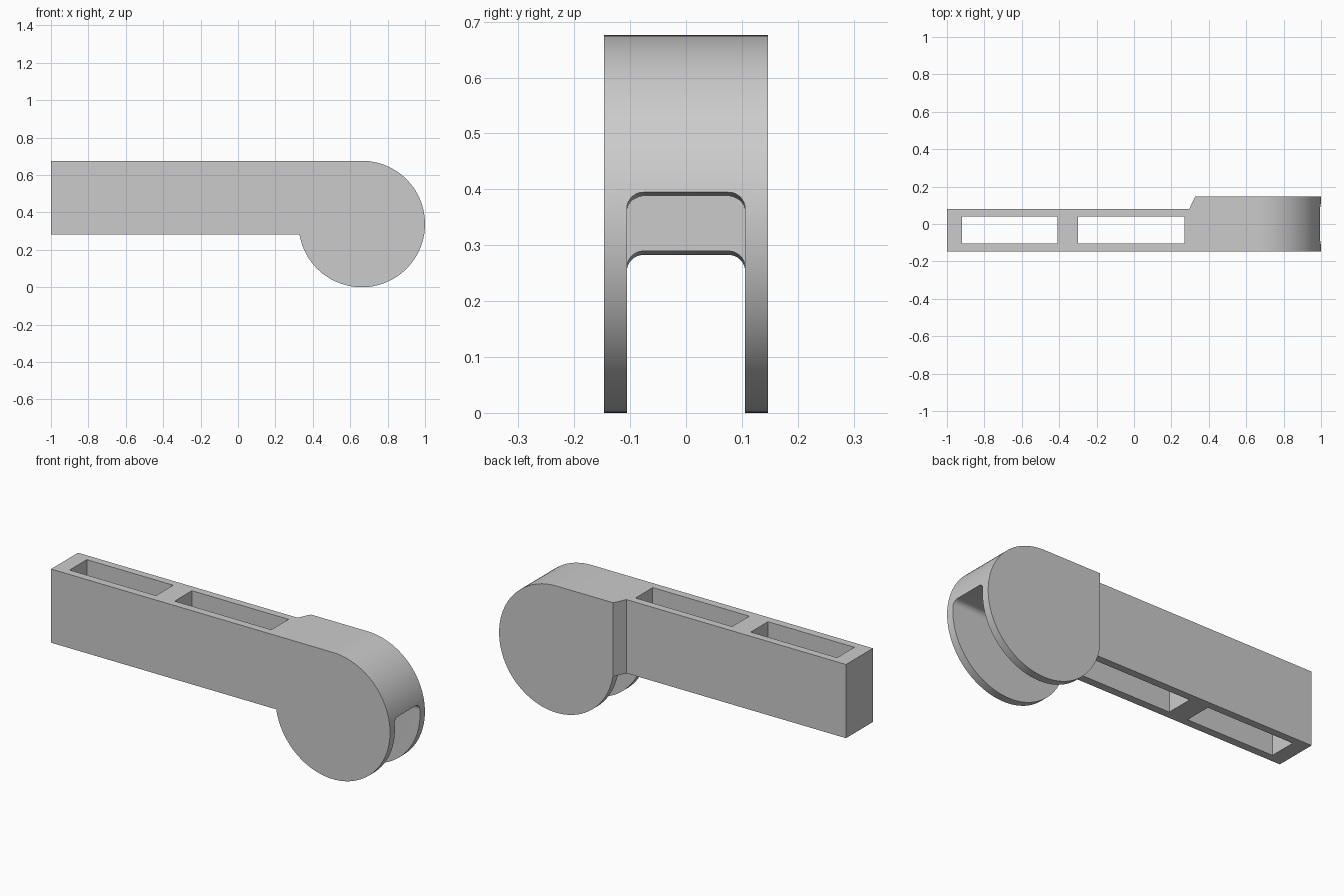
import bpy, bmesh, math

if "Cube" in bpy.data.objects:
    bpy.data.objects.remove(bpy.data.objects["Cube"])

R, CX = 0.338, 0.662              # knuckle radius and centre
TOP, UNDER = 2 * R, 0.283         # arm top and underside
HALF = 0.147                      # half thickness
SLOT = 0.106                      # half slot width

grey = bpy.data.materials.new("plain grey")
grey.use_nodes = True
grey.diffuse_color = (0.6, 0.6, 0.6, 1)
grey.node_tree.nodes["Principled BSDF"].inputs["Base Color"].default_value = (0.6, 0.6, 0.6, 1)


def prism(name, ring_a, ring_b):
    """Closed solid between two matching outlines."""
    bm = bmesh.new()
    a = [bm.verts.new(p) for p in ring_a]
    b = [bm.verts.new(p) for p in ring_b]
    bm.faces.new(a)
    bm.faces.new(b[::-1])
    for i in range(len(a)):
        j = (i + 1) % len(a)
        bm.faces.new((a[j], a[i], b[i], b[j]))
    bmesh.ops.recalc_face_normals(bm, faces=bm.faces)
    mesh = bpy.data.meshes.new(name)
    bm.to_mesh(mesh)
    bm.free()
    mesh.materials.append(grey)
    obj = bpy.data.objects.new(name, mesh)
    bpy.context.collection.objects.link(obj)
    return obj


def upright(name, outline, z0, z1):
    return prism(name, [(x, y, z0) for x, y in outline], [(x, y, z1) for x, y in outline])


def arch(x, top):
    """Slot cross-section with rounded upper corners."""
    r = 0.03
    pts = [(-SLOT, -0.1), (SLOT, -0.1)]
    for cy, start in ((SLOT - r, 0), (r - SLOT, 90)):
        for i in range(9):
            t = math.radians(start + i * 11.25)
            pts.append((cy + r * math.cos(t), top - r + r * math.sin(t)))
    return [(x, y, z) for y, z in pts]


# Arm and round knuckle as one side profile
end = -math.pi + math.asin((R - UNDER) / R)
steps = 72
side = [(-1, UNDER), (-1, TOP)]
for i in range(steps + 1):
    t = math.pi / 2 + (end - math.pi / 2) * i / steps
    side.append((CX + R * math.cos(t), R + R * math.sin(t)))
body = prism("hinged_arm", [(x, -HALF, z) for x, z in side], [(x, HALF, z) for x, z in side])

# Thinner arm behind, ending in a slanted shoulder
cutters = [upright("back_relief_cutter",
                   [(-1.1, 0.08), (0.295, 0.08), (0.327, HALF), (0.327, 0.3), (-1.1, 0.3)], -0.1, 0.8)]

# Two through windows
for x0, x1 in ((-0.92, -0.41), (-0.3, 0.27)):
    cutters.append(upright("window_cutter", [(x0, -0.105), (x1, -0.105), (x1, 0.04), (x0, 0.04)], -0.1, 0.8))

# Stepped slot between the two knuckle cheeks
cutters.append(prism("outer_slot_cutter", arch(CX, 0.388), arch(1.1, 0.397)))
cutters.append(prism("inner_slot_cutter", arch(0.25, 0.281), arch(CX + 0.02, 0.29)))

bpy.context.view_layer.objects.active = body
for c in cutters:
    mod = body.modifiers.new(c.name, "BOOLEAN")
    mod.operation = "DIFFERENCE"
    mod.solver = "EXACT"
    mod.object = c
    bpy.ops.object.modifier_apply(modifier=mod.name)
    bpy.data.objects.remove(c)

bpy.ops.object.select_all(action="DESELECT")
body.select_set(True)
bpy.ops.object.shade_smooth_by_angle(angle=math.radians(30))
